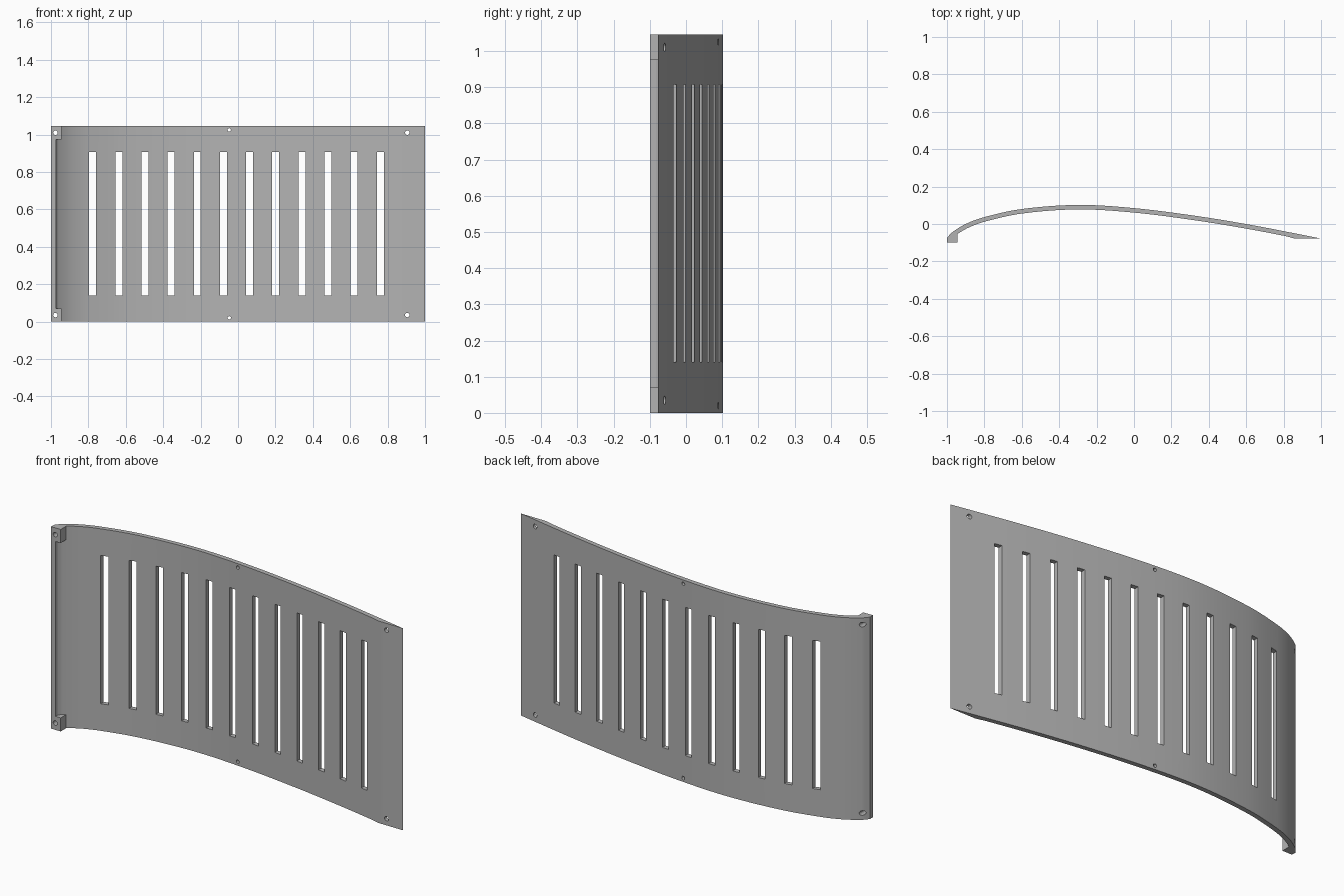
import bpy, bmesh
from mathutils import Vector
from mathutils.geometry import interpolate_bezier

HEIGHT = 1.045
THICK = 0.024

old = bpy.data.objects.get("Cube")
if old:
    bpy.data.objects.remove(old, do_unlink=True)

grey = bpy.data.materials.new("plain grey")
grey.use_nodes = True
colour = (0.45, 0.45, 0.45, 1)
grey.diffuse_color = colour
grey.node_tree.nodes["Principled BSDF"].inputs["Base Color"].default_value = colour


def make_object(name, bm):
    bmesh.ops.recalc_face_normals(bm, faces=bm.faces)
    mesh = bpy.data.meshes.new(name)
    bm.to_mesh(mesh)
    bm.free()
    mesh.materials.append(grey)
    obj = bpy.data.objects.new(name, mesh)
    bpy.context.collection.objects.link(obj)
    return obj


def extrude_profile(bm, points, z0, z1):
    """Stand a closed plan outline up between two heights."""
    face = bm.faces.new([bm.verts.new((p[0], p[1], z0)) for p in points])
    top = bmesh.ops.extrude_face_region(bm, geom=[face])["geom"]
    verts = [g for g in top if isinstance(g, bmesh.types.BMVert)]
    bmesh.ops.translate(bm, verts=verts, vec=(0, 0, z1 - z0))


def smooth_path(points, steps):
    """Curve through the points with neighbour-based tangents."""
    pts = [Vector(p) for p in points]
    path = [pts[0]]
    for i in range(len(pts) - 1):
        a, b = pts[i], pts[i + 1]
        before, after = pts[max(i - 1, 0)], pts[min(i + 2, len(pts) - 1)]
        ta = (b - before).normalized() * (b - a).length / 3
        tb = (after - a).normalized() * (b - a).length / 3
        path += interpolate_bezier(a, a + ta, b - tb, b, steps + 1)[1:]
    return [p.to_2d() for p in path]


# Curved panel: back surface, then the same curve offset for the front
outer = smooth_path([(-1, -0.075), (-0.975, -0.047), (-0.9, 0), (-0.8, 0.037),
                     (-0.6, 0.08), (-0.3, 0.102), (0, 0.085), (0.34, 0.042),
                     (0.62, -0.004), (0.855, -0.049), (1, -0.078)], 6)
inner = []
for i, p in enumerate(outer):
    t = (outer[min(i + 1, len(outer) - 1)] - outer[max(i - 1, 0)]).normalized()
    q = p + Vector((t.y, -t.x)) * THICK
    if -0.968 < q.x < 0.85 and q.y > -0.075:
        inner.append(q)
front = [(0.855, -0.077)] + inner[::-1]
lip = [(-0.974, -0.083), (-0.974, -0.1), (-1, -0.1)]
bm = bmesh.new()
extrude_profile(bm, outer + front + lip, 0, HEIGHT)
panel = make_object("curved_panel", bm)

# Mounting tabs at the top and bottom of the lipped edge
tab_outline = [(-0.998, -0.1), (-0.945, -0.1), (-0.945, -0.045),
               (-0.96, -0.042), (-0.998, -0.075)]
bm = bmesh.new()
for z0, z1 in ((0, 0.07), (HEIGHT - 0.07, HEIGHT)):
    extrude_profile(bm, tab_outline, z0, z1)
tabs = make_object("mounting_tabs", bm)

# Cutter for the row of vent slots
bm = bmesh.new()
for i in range(12):
    x = -0.777 + i * 0.1398
    half = 0.0185
    extrude_profile(bm, [(x - half, -0.3), (x + half, -0.3),
                         (x + half, 0.3), (x - half, 0.3)], 0.14, 0.907)
slots = make_object("slot_cutter", bm)

# Cutter for the screw holes, mirrored between top and bottom
bm = bmesh.new()
for x, z, radius in ((-0.976, 0.035, 0.012), (-0.047, 0.02, 0.009), (0.905, 0.035, 0.012)):
    for height in (z, HEIGHT - z):
        ring = bmesh.ops.create_circle(bm, cap_ends=True, segments=16, radius=radius)["verts"]
        for v in ring:
            v.co = Vector((v.co.x + x, -0.3, v.co.y + height))
        face = ring[0].link_faces[0]
        end = bmesh.ops.extrude_face_region(bm, geom=[face])["geom"]
        bmesh.ops.translate(bm, vec=(0, 0.6, 0),
                            verts=[g for g in end if isinstance(g, bmesh.types.BMVert)])
holes = make_object("hole_cutter", bm)

# Join the tabs to the panel, then cut the openings
for helper, operation in ((tabs, "UNION"), (slots, "DIFFERENCE"), (holes, "DIFFERENCE")):
    mod = panel.modifiers.new(helper.name, "BOOLEAN")
    mod.operation = operation
    mod.solver = "EXACT"
    mod.object = helper
bpy.context.view_layer.objects.active = panel
for mod in list(panel.modifiers):
    bpy.ops.object.modifier_apply(modifier=mod.name)
for helper in (tabs, slots, holes):
    bpy.data.objects.remove(helper, do_unlink=True)

# Smooth the curve while keeping the cut edges crisp
bpy.ops.object.select_all(action="DESELECT")
panel.select_set(True)
bpy.ops.object.shade_smooth_by_angle(angle=0.35)
